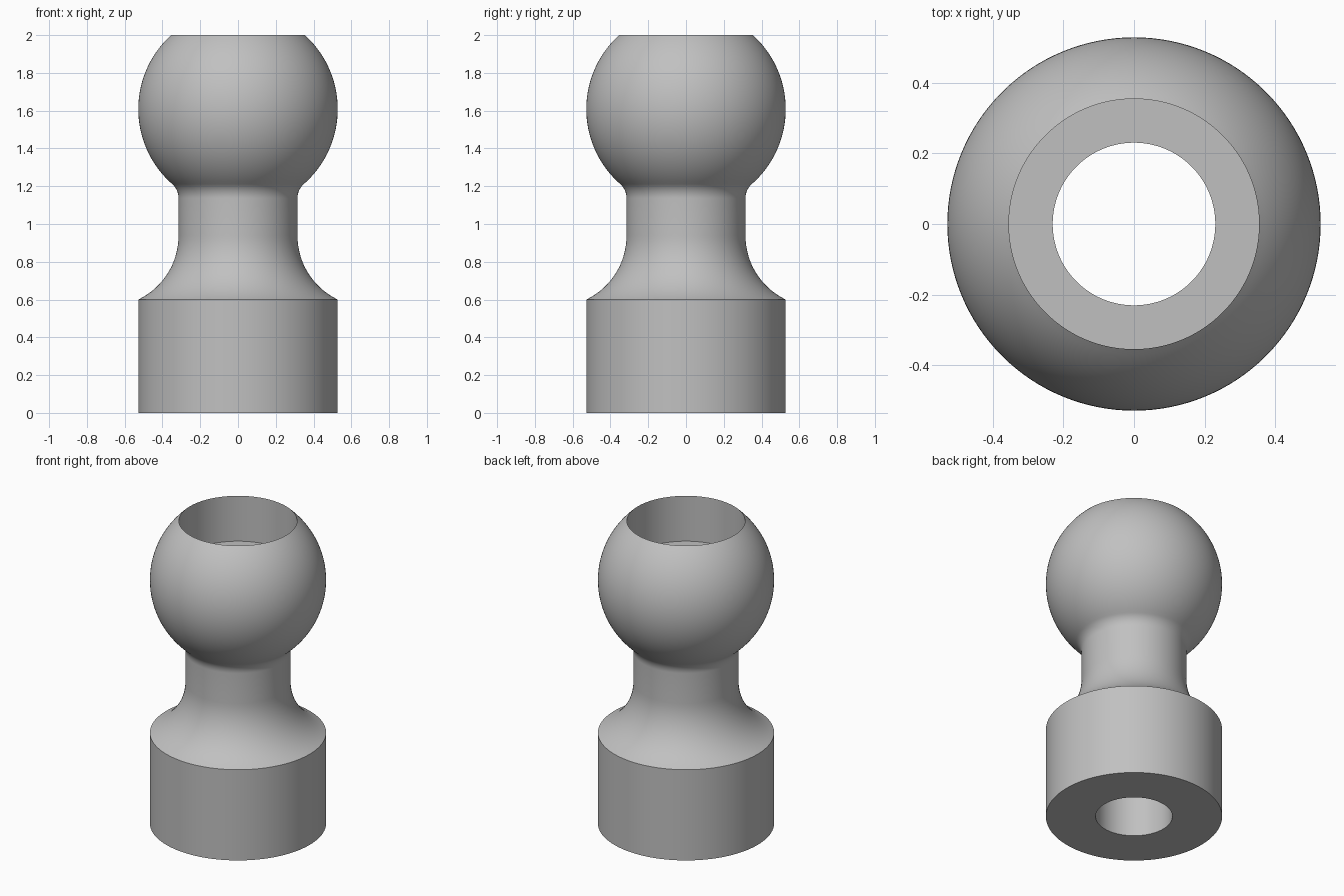
import bpy, bmesh
from math import sin, cos, pi, sqrt, acos, asin, radians

cube = bpy.data.objects.get("Cube")
if cube:
    bpy.data.objects.remove(cube, do_unlink=True)

# Main dimensions
BODY_R, BASE_H, TOP = 0.528, 0.6, 2.0
NECK_R, BORE_R, SOCKET_R = 0.315, 0.23, 0.354
SOCKET_FLOOR = 1.7
FLARE_R, FILLET_R = 0.375, 0.1
SEGMENTS = 128


def arc(cx, cz, r, a0, a1, n):
    """Points (radius, height) along a circular arc."""
    return [(cx + r * cos(a0 + (a1 - a0) * i / n),
             cz + r * sin(a0 + (a1 - a0) * i / n)) for i in range(n + 1)]


def revolve(name, profile, material):
    """Turn a closed profile around the z axis."""
    bm = bmesh.new()
    verts = [bm.verts.new((r, 0, z)) for r, z in profile]
    edges = [bm.edges.new((v, verts[(i + 1) % len(verts)]))
             for i, v in enumerate(verts)]
    bmesh.ops.spin(bm, geom=verts + edges, cent=(0, 0, 0), axis=(0, 0, 1),
                   angle=2 * pi, steps=SEGMENTS, use_merge=True)
    bmesh.ops.remove_doubles(bm, verts=bm.verts, dist=1e-5)
    bmesh.ops.recalc_face_normals(bm, faces=bm.faces)
    mesh = bpy.data.meshes.new(name)
    bm.to_mesh(mesh)
    bm.free()
    mesh.materials.append(material)
    obj = bpy.data.objects.new(name, mesh)
    bpy.context.collection.objects.link(obj)
    bpy.ops.object.select_all(action="DESELECT")
    obj.select_set(True)
    bpy.context.view_layer.objects.active = obj
    bpy.ops.object.shade_smooth_by_angle(angle=radians(25))
    return obj


# Plain grey material
grey = bpy.data.materials.new("plain_grey")
grey.use_nodes = True
colour = (0.53, 0.53, 0.53, 1)
grey.diffuse_color = colour
grey.node_tree.nodes["Principled BSDF"].inputs["Base Color"].default_value = colour

# Flare from the base up to the neck
flare_x = NECK_R + FLARE_R
flare_end = acos((flare_x - BODY_R) / FLARE_R)
flare_z = BASE_H + FLARE_R * sin(flare_end)
flare = arc(flare_x, flare_z, FLARE_R, pi + flare_end, pi, 16)

# Ball, cut flat where the socket opens
ball_z = TOP - sqrt(BODY_R ** 2 - SOCKET_R ** 2)
fillet_x = NECK_R + FILLET_R
join = acos(fillet_x / (BODY_R + FILLET_R))
fillet_z = ball_z - (BODY_R + FILLET_R) * sin(join)
ball = arc(0, ball_z, BODY_R, -join, acos(SOCKET_R / BODY_R), 40)

# Fillet between neck and ball, tangent to both
fillet = arc(fillet_x, fillet_z, FILLET_R, pi, pi - join, 10)

# Whole turned body: base, flare, neck, ball, socket and through bore
profile = [(BORE_R, 0), (BODY_R, 0)] + flare + fillet + ball[1:]
profile += [(SOCKET_R, SOCKET_FLOOR), (BORE_R, SOCKET_FLOOR)]
revolve("ball_stud", profile, grey)
